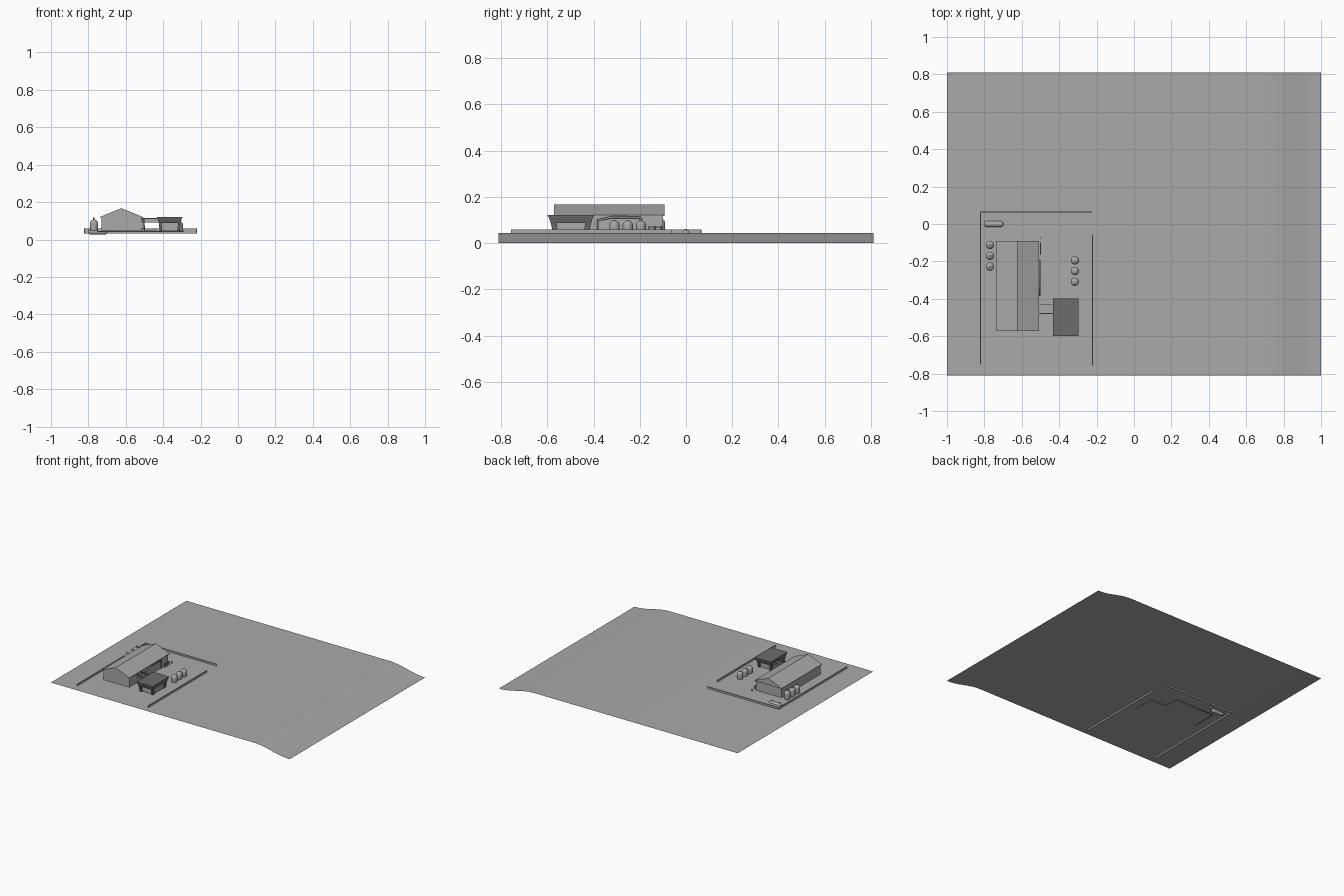
import bpy, bmesh, math
from mathutils import Vector

if "Cube" in bpy.data.objects:
    bpy.data.objects.remove(bpy.data.objects["Cube"])


def material(name, value):
    m = bpy.data.materials.new(name)
    m.use_nodes = True
    colour = (value, value, value, 1)
    m.diffuse_color = colour
    m.node_tree.nodes["Principled BSDF"].inputs["Base Color"].default_value = colour
    return m


GREY = material("light grey", 0.4)
DARK = material("dark grey", 0.15)
GROUND = 0.045


def finish(bm, name, mat, smooth=False):
    mesh = bpy.data.meshes.new(name)
    bm.to_mesh(mesh)
    bm.free()
    ob = bpy.data.objects.new(name, mesh)
    bpy.context.collection.objects.link(ob)
    mesh.materials.append(mat)
    if smooth:
        bpy.ops.object.select_all(action="DESELECT")
        ob.select_set(True)
        bpy.context.view_layer.objects.active = ob
        bpy.ops.object.shade_smooth_by_angle(angle=math.radians(40))
    return ob


def box(name, x, y, z, mat=GREY, taper=(0, 0)):
    """Box from ranges; taper pulls the bottom edges inward."""
    bm = bmesh.new()
    bmesh.ops.create_cube(bm, size=1)
    for v in bm.verts:
        low = v.co.z < 0
        sx, sy = math.copysign(1, v.co.x), math.copysign(1, v.co.y)
        v.co = (x[sx > 0] - sx * taper[0] * low,
                y[sy > 0] - sy * taper[1] * low, z[not low])
    return finish(bm, name, mat)


def extrude_profile(name, profile, y0, y1, mat=GREY, closed=True, smooth=False):
    """Sweep an x-z profile along y."""
    bm = bmesh.new()
    a = [bm.verts.new((x, y0, z)) for x, z in profile]
    b = [bm.verts.new((x, y1, z)) for x, z in profile]
    n = len(profile)
    for i in range(n if closed else n - 1):
        j = (i + 1) % n
        bm.faces.new((a[i], a[j], b[j], b[i]))
    if closed:
        bm.faces.new(a[::-1])
        bm.faces.new(b)
        bmesh.ops.recalc_face_normals(bm, faces=bm.faces)
    return finish(bm, name, mat, smooth)


def lathe(name, profile, centre, axis="Z", segments=20):
    """Spin a radius-height profile around an axis."""
    bm = bmesh.new()
    verts = [bm.verts.new((r, 0, h)) for r, h in profile]
    edges = [bm.edges.new(p) for p in zip(verts, verts[1:])]
    bmesh.ops.spin(bm, geom=verts + edges, cent=(0, 0, 0), axis=(0, 0, 1),
                   angle=math.tau, steps=segments)
    bmesh.ops.remove_doubles(bm, verts=bm.verts, dist=1e-5)
    bmesh.ops.recalc_face_normals(bm, faces=bm.faces)
    ob = finish(bm, name, GREY, True)
    ob.location = centre
    if axis == "X":
        ob.rotation_euler.y = math.pi / 2
    return ob


def pipe(name, points, radius=0.003):
    curve = bpy.data.curves.new(name, "CURVE")
    curve.dimensions = "3D"
    curve.bevel_depth = radius
    curve.bevel_resolution = 2
    curve.use_fill_caps = True
    spline = curve.splines.new("POLY")
    spline.points.add(len(points) - 1)
    for p, co in zip(spline.points, points):
        p.co = (*co, 1)
    ob = bpy.data.objects.new(name, curve)
    bpy.context.collection.objects.link(ob)
    curve.materials.append(GREY)


# Ground sheet, falling away in a soft bank along one side
bank = [(-1, GROUND), (0.7, GROUND)]
for i in range(1, 13):
    t = i / 12
    bank.append((0.7 + 0.3 * t, GROUND * (0.5 + 0.5 * math.cos(math.pi * t))))
ground = extrude_profile("ground", bank, -0.81, 0.81, closed=False, smooth=True)

# Main hall with a gabled roof
box("hall_walls", (-0.73, -0.515), (-0.565, -0.1), (0.045, 0.12))
extrude_profile("hall_roof", [(-0.738, 0.117), (-0.738, 0.121), (-0.66, 0.153),
                              (-0.624, 0.167), (-0.588, 0.153), (-0.509, 0.121),
                              (-0.509, 0.117)], -0.572, -0.092)

# Annex: flared dark top on splayed legs around a paler core
box("annex_top", (-0.43, -0.3), (-0.595, -0.4), (0.088, 0.118), DARK, (0.006, 0.01))
box("annex_roof", (-0.432, -0.298), (-0.598, -0.397), (0.116, 0.121), DARK)
box("annex_core", (-0.415, -0.315), (-0.565, -0.43), (0.045, 0.09))
for i, x in enumerate((-0.424, -0.32)):
    for j, y in enumerate((-0.585, -0.435)):
        leg = box("annex_leg", (x, x + 0.014), (y, y + 0.025), (0.045, 0.09), DARK)
        for v in leg.data.vertices:
            if v.co.z < 0.06:
                v.co += Vector((0.005 - 0.01 * i, 0.009 - 0.018 * j, 0))

# Covered bridge between hall and annex
box("bridge_deck", (-0.52, -0.42), (-0.48, -0.43), (0.09, 0.096))
for y in (-0.48, -0.433):
    for z in (0.102, 0.111):
        box("bridge_rail", (-0.52, -0.42), (y, y + 0.003), (z, z + 0.004))
box("bridge_support", (-0.5, -0.44), (-0.475, -0.435), (0.045, 0.06))

# Domed storage tanks in two rows
DOME = [(0.022 * math.cos(a), 0.02 * math.sin(a))
        for a in (math.pi / 2 * i / 6 for i in range(7))]


def tank(name, x, y, wall_top, tip):
    dome = [(max(r, 0), wall_top + h) for r, h in DOME[:-1]]
    top = wall_top + 0.02
    lathe(name, [(0, 0.045), (0.02, 0.045), (0.022, 0.055)] + dome +
          [(0.004, top), (0.004, top + tip), (0, top + tip)], (x, y, 0))


for i in range(3):
    tank("west_tank", -0.77, -0.112 - 0.058 * i, 0.086, 0.012)
    tank("east_tank", -0.316, -0.195 - 0.057 * i, 0.078, 0.003)

# Low horizontal tank partly sunk in the ground
half = [(0.016 * math.cos(a), 0.036 + 0.016 * math.sin(a))
        for a in (math.pi / 2 * i / 5 for i in range(6))]
capsule = half[::-1] + [(r, -h) for r, h in half]
lathe("sunken_tank", [(max(r, 0), h) for r, h in capsule], (-0.75, 0, 0.042), "X")
for x in (-0.78, -0.72):
    box("tank_hatch", (x - 0.005, x + 0.005), (-0.005, 0.005), (0.05, 0.062))

# Pipework beside the hall
pipe("wall_pipe", [(-0.505, -0.38, 0.05), (-0.505, -0.38, 0.1), (-0.505, -0.32, 0.112),
                   (-0.505, -0.2, 0.112), (-0.505, -0.195, 0.1), (-0.505, -0.195, 0.05)], 0.005)
for y in (-0.11, -0.135, -0.16):
    pipe("valve_post", [(-0.5, y, 0.045), (-0.5, y, 0.075)])
pipe("valve_header", [(-0.5, -0.165, 0.07), (-0.5, -0.1, 0.07)])
pipe("corner_post", [(-0.5, -0.075, 0.045), (-0.5, -0.075, 0.06)])
pipe("buried_pipe", [(-0.29, -0.32, 0.042), (-0.29, -0.16, 0.042), (-0.42, -0.16, 0.042),
                     (-0.42, -0.05, 0.042), (-0.6, -0.05, 0.042), (-0.75, -0.05, 0.042),
                     (-0.75, -0.25, 0.042)], 0.0025)

# Perimeter walls, reaching slightly below ground
WALL = (0.033, 0.059)
box("west_wall", (-0.824, -0.819), (-0.75, 0.067), WALL)
box("back_wall", (-0.824, -0.225), (0.062, 0.067), WALL)
box("east_wall", (-0.224, -0.219), (-0.757, -0.06), WALL)
